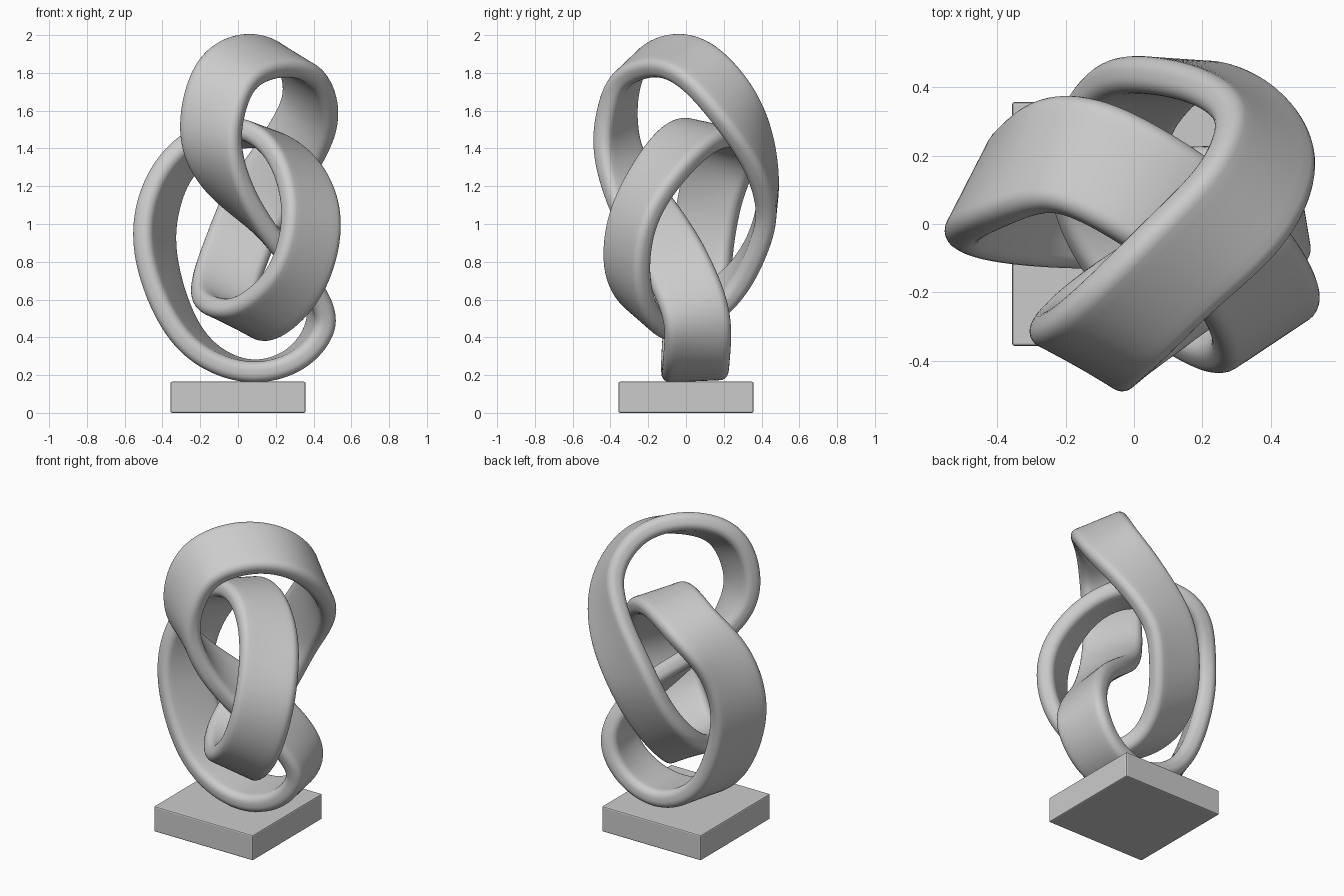
import bpy, bmesh, math
from mathutils import Vector

if "Cube" in bpy.data.objects:
    bpy.data.objects.remove(bpy.data.objects["Cube"])

# Centre line of the knotted band: position, then face direction
PATH = [
    ((.13, -.125, 1.895), (.31, -.38, .86)),
    ((-.07, -.32, 1.79), (-.08, -.74, .67)),
    ((-.15, -.375, 1.47), (-.5, -.85, .1)),
    ((-.055, -.29, 1.2), (-.8, -.58, -.4)),
    ((.145, -.155, .965), (-.8, 0, -.6)),
    ((.335, -.04, .765), (-.95, -.05, -.3)),
    ((.455, .06, .51), (-.95, -.22, .05)),
    ((.315, .055, .285), (-.65, -.1, .77)),
    ((.03, .045, .217), (0, 0, 1)),
    ((-.275, .05, .4), (.75, -.22, .62)),
    ((-.445, .08, .85), (.88, -.47, 0)),
    ((-.39, .14, 1.2), (.81, -.47, -.38)),
    ((-.2, .215, 1.425), (.42, -.32, -.86)),
    ((.08, .075, 1.487), (-.22, -.15, -.96)),
    ((.30, -.105, 1.33), (-.56, .3, -.75)),
    ((.395, -.285, 1.03), (-.54, .83, -.1)),
    ((.305, -.31, .69), (-.47, .8, .35)),
    ((.085, -.17, .49), (.2, .55, .82)),
    ((-.065, .06, .54), (.4, -.1, .85)),
    ((-.07, .25, .68), (.25, -.75, .55)),
    ((0, .375, .88), (0, -.97, .2)),
    ((.1, .435, 1.12), (0, -1, 0)),
    ((.28, .385, 1.38), (-.35, -.9, -.2)),
    ((.39, .255, 1.62), (-.72, -.53, -.4)),
    ((.325, .065, 1.835), (-.52, -.08, -.86)),
]
N = len(PATH)
STEPS = 14
HALF_W, HALF_T, RAD = .177, .055, .046


def control(i, which):
    v = Vector(PATH[i % N][which])
    # the band makes an odd half twist, so faces swap on every lap
    if which == 1:
        v.normalize()
        if (i // N) % 2:
            v = -v
    return v


def spline(i, u, which):
    a, b, c, d = (control(i + k, which) for k in (-1, 0, 1, 2))
    return .5 * (2 * b + (c - a) * u + (2 * a - 5 * b + 4 * c - d) * u * u
                 + (3 * b - a - 3 * c + d) * u ** 3)


def smooth(vals, sign, passes):
    # blend neighbours; sign -1 joins the ends with faces swapped
    for _ in range(passes):
        ext = [sign * vals[-1]] + vals + [sign * vals[0]]
        vals = [(ext[k] + 2 * ext[k + 1] + ext[k + 2]) / 4 for k in range(len(vals))]
    return vals


def section():
    # rounded rectangle, symmetric under a half turn
    half = []
    cx, cy = HALF_W - RAD, HALF_T - RAD
    for q, sx in enumerate((1, -1)):
        for k in range(7):
            a = math.radians(90 * q + 15 * k)
            half.append((sx * cx + RAD * math.cos(a), cy + RAD * math.sin(a)))
        if q == 0:
            half += [(cx - 2 * cx * j / 8, HALF_T) for j in range(1, 8)]
    return half + [(-x, -y) for x, y in half]


# Knotted band
total = N * STEPS
raw = [(s // STEPS, (s % STEPS) / STEPS) for s in range(total)]
pos = smooth([spline(i, u, 0) for i, u in raw], 1, 30)
nor = smooth([spline(i, u, 1) for i, u in raw], -1, 100)
prof = section()
K = len(prof)
bm = bmesh.new()
rings = []
for s in range(total):
    t = (pos[(s + 1) % total] - pos[s - 1]).normalized()
    n = (nor[s] - t * nor[s].dot(t)).normalized()
    w = t.cross(n)
    rings.append([bm.verts.new(pos[s] + w * x + n * y) for x, y in prof])
for s in range(total):
    r0, r1 = rings[s], rings[(s + 1) % total]
    shift = K // 2 if s == total - 1 else 0
    for k in range(K):
        bm.faces.new((r0[k], r0[(k + 1) % K],
                      r1[(k + 1 + shift) % K], r1[(k + shift) % K]))
bmesh.ops.recalc_face_normals(bm, faces=bm.faces)
for f in bm.faces:
    f.smooth = True
mesh = bpy.data.meshes.new("knotted_band")
bm.to_mesh(mesh)
bm.free()
band = bpy.data.objects.new("knotted_band", mesh)
bpy.context.collection.objects.link(band)

# Square plinth
bpy.ops.mesh.primitive_cube_add(size=1, location=(0, 0, .0825))
base = bpy.context.object
base.name = "plinth"
base.scale = (.715, .715, .165)
bpy.ops.object.transform_apply(location=False, rotation=False, scale=True)
bev = base.modifiers.new("soft_edges", 'BEVEL')
bev.width = .008
bev.segments = 2
